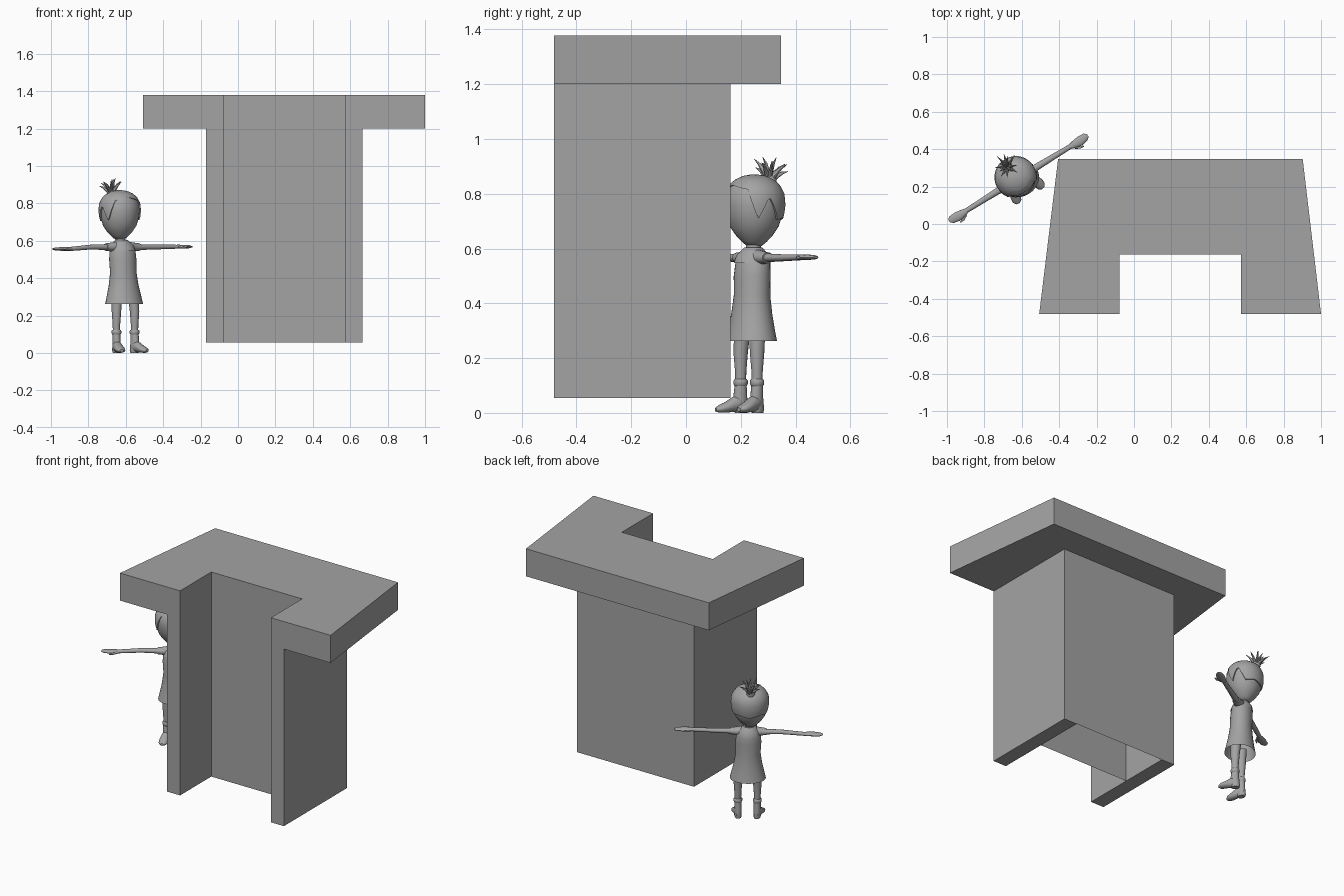
import bpy, bmesh, math, random
from mathutils import Matrix, Vector

if "Cube" in bpy.data.objects:
    bpy.data.objects.remove(bpy.data.objects["Cube"])

random.seed(4)
grey = bpy.data.materials.new("plain grey")
grey.diffuse_color = (0.37, 0.37, 0.37, 1)
grey.use_nodes = True
grey.node_tree.nodes["Principled BSDF"].inputs["Base Color"].default_value = grey.diffuse_color


def finish(name, bm, matrix=None, smooth=True):
    if matrix:
        bm.transform(matrix)
    bmesh.ops.recalc_face_normals(bm, faces=bm.faces)
    me = bpy.data.meshes.new(name)
    bm.to_mesh(me)
    bm.free()
    me.materials.append(grey)
    ob = bpy.data.objects.new(name, me)
    bpy.context.collection.objects.link(ob)
    if smooth:
        bpy.ops.object.select_all(action='DESELECT')
        ob.select_set(True)
        bpy.context.view_layer.objects.active = ob
        bpy.ops.object.shade_smooth_by_angle(angle=math.radians(40))
    return ob


def prism(name, outline, z0, z1):
    """Upright prism from a plan outline."""
    bm = bmesh.new()
    f = bm.faces.new([bm.verts.new((x, y, z0)) for x, y in outline])
    top = bmesh.ops.extrude_face_region(bm, geom=[f], use_keep_orig=True)['geom']
    bmesh.ops.translate(bm, vec=(0, 0, z1 - z0),
                        verts=[g for g in top if isinstance(g, bmesh.types.BMVert)])
    return finish(name, bm, smooth=False)


def sheet(name, x0, x1, y, z0, z1):
    """Single upright wall face."""
    bm = bmesh.new()
    bm.faces.new([bm.verts.new(p) for p in
                  ((x0, y, z0), (x1, y, z0), (x1, y, z1), (x0, y, z1))])
    return finish(name, bm, smooth=False)


def bridge(bm, a, b):
    n = len(a)
    for i in range(n):
        bm.faces.new((a[i], a[(i + 1) % n], b[(i + 1) % n], b[i]))


def loft(name, rings, axis='Z', matrix=None, n=20, caps=(True, True)):
    """Elliptical loft; ring = (position on axis, centre 1, centre 2, radius 1, radius 2)."""
    bm = bmesh.new()
    loops = []
    for t, c1, c2, r1, r2 in rings:
        loop = []
        for i in range(n):
            a = 2 * math.pi * i / n
            p, q = c1 + r1 * math.cos(a), c2 + r2 * math.sin(a)
            loop.append(bm.verts.new({'X': (t, p, q), 'Y': (p, t, q), 'Z': (p, q, t)}[axis]))
        loops.append(loop)
    for a, b in zip(loops, loops[1:]):
        bridge(bm, a, b)
    for use, loop in zip(caps, (loops[0], loops[-1])):
        if use:
            bm.faces.new(loop)
    return finish(name, bm, matrix)


def lerp(table, x):
    for (x0, y0), (x1, y1) in zip(table, table[1:]):
        if x <= x1:
            return y0 + (y1 - y0) * max(0, x - x0) / (x1 - x0)
    return table[-1][1]


# ---------- Counter: notched slab on two side panels with thin walls between ----------
F, B, NY = -0.482, 0.162, -0.163        # front, column back, notch depth
L0, L1, R1, R0 = -0.171, -0.077, 0.573, 0.666
prism("top_slab", [(-0.507, F), (L1, F), (L1, NY), (R1, NY), (R1, F), (1.0, F),
                   (0.902, 0.347), (-0.406, 0.347)], 1.2, 1.378)
for name, x0, x1 in (("left_panel", L0, L1), ("right_panel", R1, R0)):
    prism(name, [(x0, F), (x1, F), (x1, B), (x0, B)], 0.055, 1.2)
sheet("back_wall", L1, R1, B, 0.055, 1.2)
sheet("recess_wall", L1, R1, NY, 0.055, 1.2)

# ---------- Girl figure, turned to her left ----------
pose = Matrix.Translation((-0.615, 0.24, 0)) @ Matrix.Rotation(math.radians(31.7), 4, 'Z')

# Dress, open at the hem
loft("dress", [(0.262, .004, -.005, .106, .090), (0.30, .004, -.004, .097, .082),
               (0.36, .003, -.002, .083, .072), (0.43, .002, 0, .073, .064),
               (0.50, 0, .002, .076, .064), (0.55, 0, .005, .072, .060),
               (0.58, -.002, .007, .060, .050), (0.598, -.004, .009, .036, .034)],
     matrix=pose, n=28, caps=(False, True))
# Collar
loft("collar", [(0.548, -.002, .003, .070, .066), (0.575, -.003, .006, .064, .058),
                (0.604, -.004, .009, .034, .033)], matrix=pose, n=28, caps=(False, True))
# Neck
loft("neck", [(0.58, -.006, .011, .030, .030), (0.605, -.008, .013, .027, .027),
              (0.64, -.010, .016, .034, .034)], matrix=pose)

# Head
skull = [(0.610, .028), (0.625, .046), (0.65, .069), (0.68, .089), (0.72, .102), (0.76, .107),
         (0.80, .103), (0.83, .086), (0.85, .063), (0.862, .034), (0.866, .006)]
HX, HY = -0.010, 0.017
loft("head", [(z, HX, HY, r, r) for z, r in skull], matrix=pose, n=32)

# Hair shell with a raised fringe and pointed side locks
edge = [(0, .832), (45, .815), (66, .705), (88, .79), (112, .705), (140, .715), (180, .70)]
bm = bmesh.new()
N, M = 64, 10
loops = [[] for _ in range(M + 2)]
for i in range(N):
    a = 2 * math.pi * i / N
    off = abs((math.degrees(a) + 90 + 180) % 360 - 180)   # angle away from the face
    low = lerp(edge, off)
    for k in range(-1, M + 1):
        z = low + (0.866 - low) * (1 - (1 - max(k, 0) / M) ** 1.6)
        r = lerp(skull, z) + (-0.004 if k < 0 else 0.007)
        loops[k + 1].append(bm.verts.new((HX + r * math.cos(a), HY + r * math.sin(a),
                                          z + 0.004 * max(k, 0) / M)))
for a, b in zip(loops, loops[1:]):
    bridge(bm, a, b)
bm.faces.new(loops[-1])
finish("hair", bm, pose)

# Spiky tuft at the back of the crown
root = Vector((HX - 0.008, HY + 0.066, 0.835))
for i in range(13):
    turn = i * 2.4
    tilt = 0.12 + 0.62 * math.sqrt(i / 12)
    length = random.uniform(0.095, 0.12) * (1 - 0.15 * i / 12)
    m = (pose @ Matrix.Translation(root) @ Matrix.Rotation(-0.2, 4, 'X')
         @ Matrix.Rotation(turn, 4, 'Z') @ Matrix.Rotation(tilt, 4, 'Y'))
    loft("hair_spike", [(0, 0, 0, .009, .009), (length * .45, -.004, 0, .009, .008),
                        (length * .75, 0, 0, .006, .005), (length, .010, 0, .001, .001)],
         matrix=m, n=8)
loft("tuft_band", [(0, 0, 0, .024, .024), (.02, 0, 0, .026, .026), (.035, 0, 0, .018, .018)],
     matrix=pose @ Matrix.Translation(root) @ Matrix.Rotation(-0.3, 4, 'X'))

for side, s, tip in (("left", 1, 0.568), ("right", -1, 0.556)):
    # Arm held out sideways, with a short sleeve
    mid = 0.566
    loft(side + "_arm", [(s * .03, .005, mid, .024, .022), (s * .10, .005, mid, .019, .016),
                         (s * .20, .005, mid, .016, .013), (s * .33, .004, tip, .013, .011)],
         'X', pose, 14)
    loft(side + "_sleeve", [(s * .035, .005, mid + .002, .034, .028),
                            (s * .085, .005, mid, .026, .022), (s * .105, .005, mid, .024, .020)],
         'X', pose, 16)
    # Hand and thumb
    loft(side + "_hand", [(s * .32, .004, tip, .012, .010), (s * .35, .002, tip, .021, .011),
                          (s * .385, .002, tip, .026, .010), (s * .42, .005, tip, .021, .008),
                          (s * .436, .006, tip, .009, .004)], 'X', pose, 14)
    loft(side + "_thumb", [(s * .34, -.012, tip, .008, .007), (s * .365, -.026, tip - .003, .008, .006),
                           (s * .388, -.032, tip - .004, .003, .003)], 'X', pose, 10)
    # Leg
    x, y = 0.006 + s * .057, -.016
    loft(side + "_leg", [(0.09, x, y, .019, .020), (0.15, x, y, .020, .021),
                         (0.22, x, y, .025, .027), (0.31, x - s * .006, y + .004, .029, .031)],
         matrix=pose, n=16)
    # Boot: cuff, ankle and foot turned slightly outward
    m = pose @ Matrix.Translation((x, y, 0)) @ Matrix.Rotation(s * math.radians(14), 4, 'Z')
    loft(side + "_boot_cuff", [(0.098, 0, 0, .021, .022), (0.105, 0, 0, .026, .026),
                               (0.118, 0, 0, .026, .026), (0.124, 0, 0, .021, .022)], matrix=m, n=16)
    loft(side + "_boot_ankle", [(0.0, 0, .002, .018, .024), (0.012, 0, .002, .022, .027),
                                (0.05, 0, -.002, .021, .027), (0.10, 0, 0, .021, .022)], matrix=m, n=16)
    loft(side + "_boot_foot", [(.024, 0, .022, .012, .018), (.0, 0, .036, .022, .033),
                               (-.03, 0, .031, .025, .028), (-.06, 0, .020, .028, .019),
                               (-.082, 0, .015, .024, .014), (-.096, 0, .012, .010, .007)], 'Y', m, 16)
